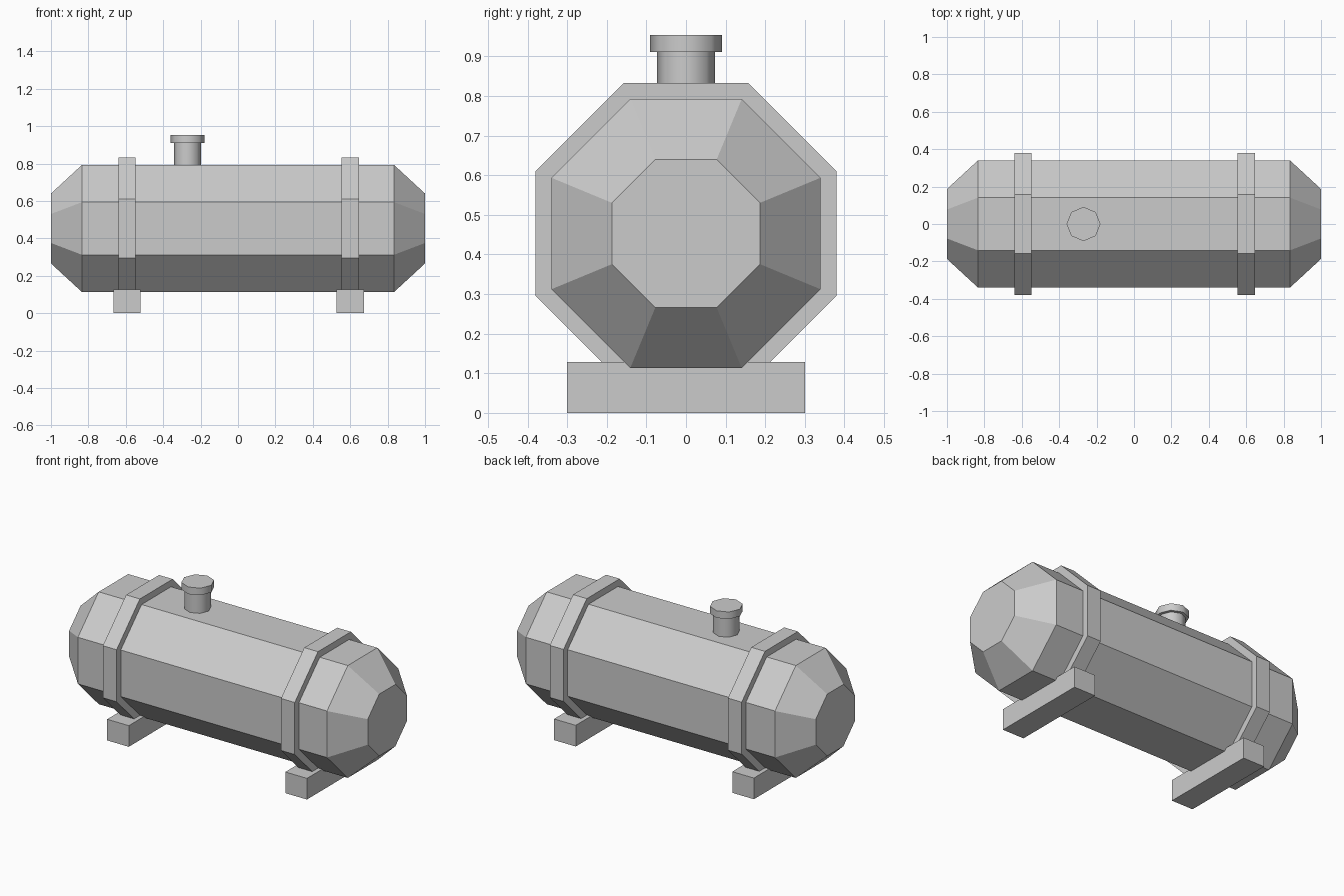
import bpy, bmesh, math
from mathutils import Vector

if "Cube" in bpy.data.objects:
    bpy.data.objects.remove(bpy.data.objects["Cube"])

CZ = 0.453                      # height of the tank axis
grey = bpy.data.materials.new("grey metal")
grey.diffuse_color = (0.6, 0.6, 0.6, 1)
grey.use_nodes = True
grey.node_tree.nodes["Principled BSDF"].inputs["Base Color"].default_value = grey.diffuse_color


def lathe(name, profile, origin, axis, turn=0.0, smooth=False):
    """Eight-sided solid from (position along axis, corner radius) pairs."""
    bm = bmesh.new()
    rings = []
    for pos, r in profile:
        ring = []
        for i in range(8):
            a = turn + i * math.pi / 4
            u, v = r * math.cos(a), r * math.sin(a)
            p = (pos, u, v) if axis == "x" else (u, v, pos)
            ring.append(bm.verts.new(Vector(origin) + Vector(p)))
        rings.append(ring)
    for a, b in zip(rings, rings[1:]):
        for i in range(8):
            j = (i + 1) % 8
            bm.faces.new((a[i], a[j], b[j], b[i]))
    bm.faces.new(rings[0][::-1])
    bm.faces.new(rings[-1])
    return finish(name, bm, smooth)


def box(name, center, size):
    bm = bmesh.new()
    bmesh.ops.create_cube(bm, size=1)
    for v in bm.verts:
        v.co = Vector(center) + v.co * Vector(size)
    return finish(name, bm)


def finish(name, bm, smooth=False):
    bmesh.ops.recalc_face_normals(bm, faces=bm.faces)
    mesh = bpy.data.meshes.new(name)
    bm.to_mesh(mesh)
    bm.free()
    mesh.materials.append(grey)
    ob = bpy.data.objects.new(name, mesh)
    bpy.context.collection.objects.link(ob)
    if smooth:
        bpy.ops.object.select_all(action="DESELECT")
        ob.select_set(True)
        bpy.context.view_layer.objects.active = ob
        bpy.ops.object.shade_smooth_by_angle(angle=math.radians(50))
    return ob


def corner(flat):
    """Corner radius of an octagon from its centre-to-flat distance."""
    return flat / math.cos(math.pi / 8)


# tank with tapered ends
lathe("tank", [(-1, corner(0.187)), (-0.834, corner(0.34)),
               (0.834, corner(0.34)), (1, corner(0.187))],
      (0, 0, CZ), "x", math.pi / 8)

# straps and feet
for side, sx in (("left", -1), ("right", 1)):
    x = sx * 0.593 if sx < 0 else 0.6
    lathe(side + "_strap", [(-0.046, corner(0.38)), (0.046, corner(0.38))],
          (x, 0, CZ), "x", math.pi / 8)
    box(side + "_foot", (x, 0, 0.064), (0.145, 0.602, 0.128))

# filler neck and cap
lathe("filler_neck", [(0.77, 0.073), (0.912, 0.073)], (-0.27, 0, 0), "z", smooth=True)
lathe("filler_cap", [(0.911, 0.091), (0.954, 0.091)], (-0.27, 0, 0), "z", smooth=True)
